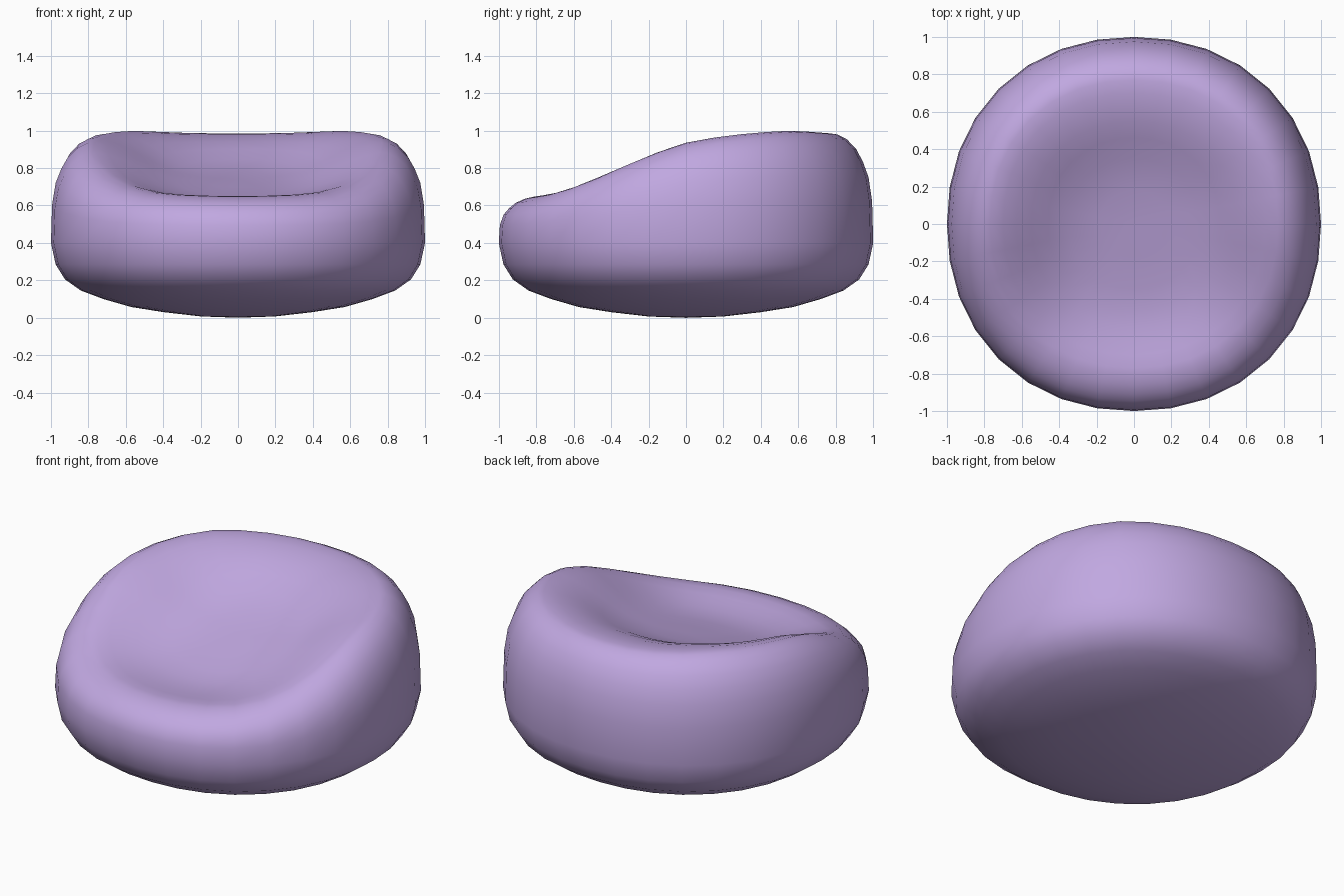
import bpy, bmesh, math

if "Cube" in bpy.data.objects:
    bpy.data.objects.remove(bpy.data.objects["Cube"])

N = 32
# crest height of the rim as a function of y (low front, high back)
CREST = [(-0.8, .65), (-0.7, .665), (-0.6, .695), (-0.4, .78), (-0.2, .87), (0, .935),
         (.2, .97), (.4, .99), (.6, 1.0), (.8, .985)]
# underside and side profile: radius, z
LOWER = [(.2, .007), (.4, .03), (.57, .057), (.72, .10), (.84, .145), (.925, .205), (.975, .285), (1.0, .40)]
# shoulder profile: radius, fraction of the way up to the crest
UPPER = [(.994, .38), (.975, .60), (.945, .74), (.91, .855), (.86, .945), (.81, .99), (.77, 1.0)]
DISH = [.70, .63, .55, .46, .35, .18]


def crest(y):
    y = max(-0.8, min(0.8, y))
    for (a, za), (b, zb) in zip(CREST, CREST[1:]):
        if y <= b:
            return za + (zb - za) * (y - a) / (b - a)
    return CREST[-1][1]


def outline(a):
    # slightly squared circle
    p = 2.14
    return (abs(math.cos(a)) ** p + abs(math.sin(a)) ** p) ** (-1 / p)


def dish_z(r, y, h):
    # tilted floor blended softly into the rim
    t = min(1, max(0, (.81 - r) / .59))
    s = t * t * (3 - 2 * t)
    return h + (.74 + .25 * y - h) * s


bm = bmesh.new()
rings = []
for kind, items in (("low", LOWER), ("up", UPPER), ("dish", [(r, 0) for r in DISH])):
    for r, v in items:
        ring = []
        for i in range(N):
            a = 2 * math.pi * i / N
            k = outline(a)
            x, y = r * k * math.cos(a), r * k * math.sin(a)
            h = crest(.8 * k * math.sin(a))
            z = v if kind == "low" else .40 + (h - .40) * v if kind == "up" else dish_z(r, y, h)
            ring.append(bm.verts.new((x, y, z)))
        rings.append(ring)
for lo, hi in zip(rings, rings[1:]):
    for i in range(N):
        j = (i + 1) % N
        bm.faces.new((lo[i], lo[j], hi[j], hi[i]))
# close bottom and dish centre
bottom, top = bm.verts.new((0, 0, 0)), bm.verts.new((0, 0, .74))
for i in range(N):
    j = (i + 1) % N
    bm.faces.new((bottom, rings[0][j], rings[0][i]))
    bm.faces.new((top, rings[-1][i], rings[-1][j]))
for f in bm.faces:
    f.smooth = True
bmesh.ops.recalc_face_normals(bm, faces=bm.faces)

mesh = bpy.data.meshes.new("beanbag_seat")
bm.to_mesh(mesh)
bm.free()
seat = bpy.data.objects.new("beanbag_seat", mesh)
bpy.context.collection.objects.link(seat)
mat = bpy.data.materials.new("lilac fabric")
mat.diffuse_color = (.53, .39, .75, 1)
mat.use_nodes = True
mat.node_tree.nodes["Principled BSDF"].inputs["Base Color"].default_value = mat.diffuse_color
mesh.materials.append(mat)
